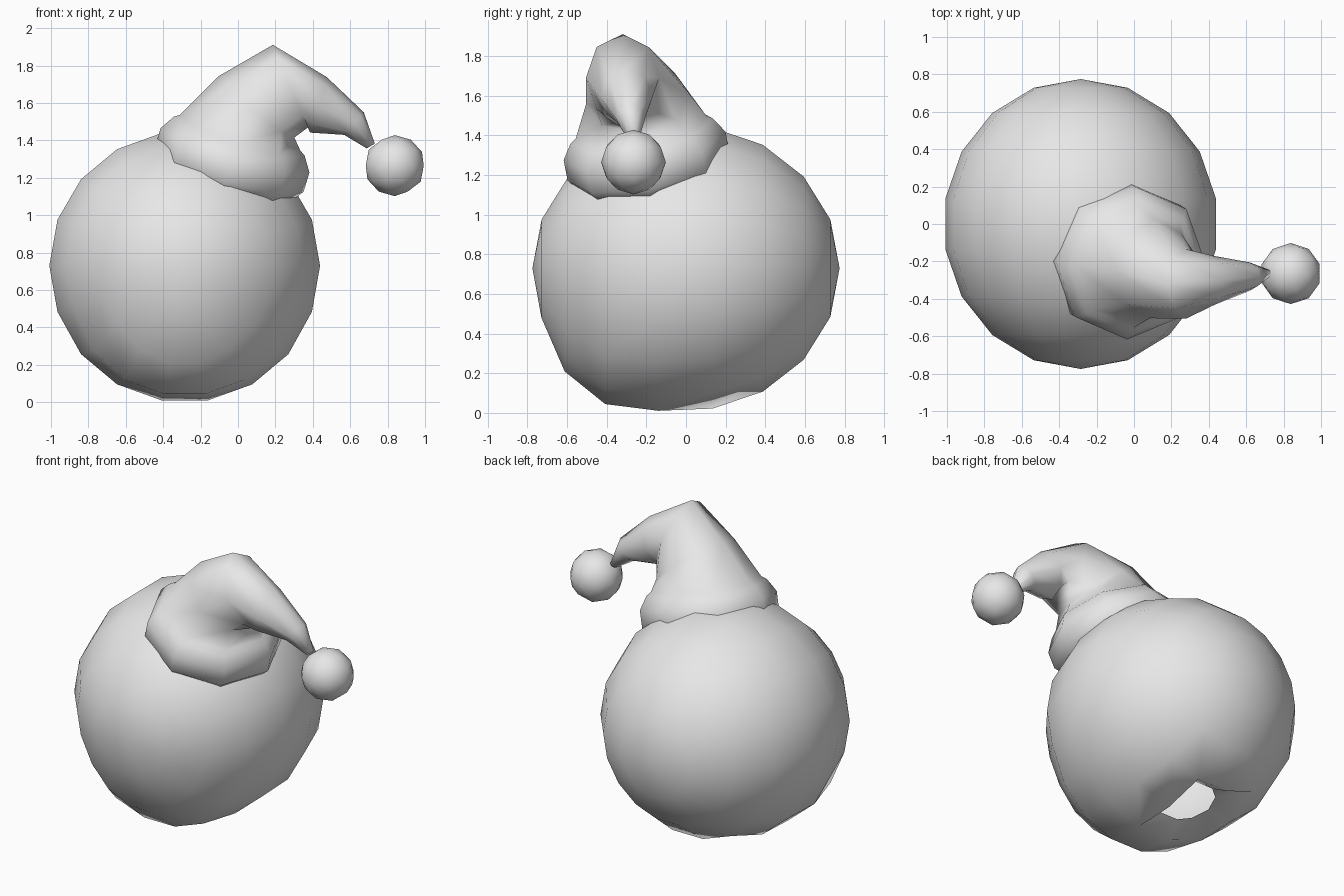
import bpy, bmesh, math
from mathutils import Vector, Matrix

if "Cube" in bpy.data.objects:
    bpy.data.objects.remove(bpy.data.objects["Cube"])

# One plain grey for every part
GREY = (0.8, 0.8, 0.8, 1.0)
grey = bpy.data.materials.new("plain grey")
grey.use_nodes = True
grey.diffuse_color = GREY
grey.node_tree.nodes["Principled BSDF"].inputs["Base Color"].default_value = GREY


def clamp(v):
    return max(0.0, min(1.0, v))


def finish(bm, name):
    """Turn a bmesh into a smooth-shaded object."""
    for f in bm.faces:
        f.smooth = True
    mesh = bpy.data.meshes.new(name)
    bm.to_mesh(mesh)
    bm.free()
    mesh.materials.append(grey)
    obj = bpy.data.objects.new(name, mesh)
    bpy.context.collection.objects.link(obj)
    return obj


# Body: low-poly ball with its poles at front and back
bm = bmesh.new()
bmesh.ops.create_uvsphere(bm, u_segments=18, v_segments=9, radius=1)
turn = Matrix.Rotation(math.pi / 2, 4, 'X') @ Matrix.Rotation(math.radians(10), 4, 'Z')
bm.transform(Matrix.Translation((-0.285, 0, 0.73)) @ Matrix.Diagonal((0.735, 0.775, 0.73, 1)) @ turn)

# Underside sags a little towards the front
for v in bm.verts:
    w = clamp((-v.co.y - 0.08) / 0.3) * clamp((0.5 - v.co.z) / 0.25)
    v.co.z -= 0.063 * w
    v.co.y -= 0.02 * w

# Open hole in the underside, with a dimpled rim
low = min(bm.verts, key=lambda v: (v.co - Vector((-0.285, 0.135, 0.01))).length)
bmesh.ops.delete(bm, geom=[low], context='VERTS')
edges = [e for e in bm.edges if e.is_boundary]
rim = bmesh.ops.extrude_edge_only(bm, edges=edges)["geom"]
centre = Vector((-0.285, 0.135))
for v in (g for g in rim if isinstance(g, bmesh.types.BMVert)):
    d = (v.co.xy - centre).normalized() * 0.18
    v.co.xy = centre + d
    v.co.z = 0.09 + 0.2 * v.co.y
bmesh.ops.recalc_face_normals(bm, faces=bm.faces)
finish(bm, "body")

# Hat: eight-sided rings, as (centre, direction, radius in the bend, radius in y)
SIDES = 8
base, lean = Vector((-0.03, -0.2, 1.30)), Vector((0.28, -0.18, 0.94)).normalized()
brim = [(-0.16, 0.30), (-0.12, 0.37), (-0.06, 0.415), (0.05, 0.415), (0.13, 0.365), (0.15, 0.335)]
rings = [(base + lean * h, lean, r, r) for h, r in brim]
rings += [
    (Vector((0.10, -0.24, 1.58)), Vector((0.63, -0.10, 0.77)), 0.26, 0.265),
    (Vector((0.28, -0.32, 1.69)), Vector((0.92, 0.00, 0.39)), 0.24, 0.185),
    (Vector((0.43, -0.30, 1.59)), Vector((0.96, 0.05, -0.29)), 0.155, 0.13),
    (Vector((0.62, -0.28, 1.49)), Vector((0.75, 0.05, -0.65)), 0.08, 0.075),
    (Vector((0.71, -0.265, 1.37)), Vector((0.50, 0.00, -0.86)), 0.025, 0.025),
]
bm = bmesh.new()
loops = []
for c, n, rt, rs in rings:
    n = n.normalized()
    side = (Vector((0, 1, 0)) - n * n.y).normalized()
    bend = side.cross(n)
    loops.append([bm.verts.new(c + bend * rt * math.cos(a) + side * rs * math.sin(a))
                  for a in (2 * math.pi * i / SIDES for i in range(SIDES))])
for a, b in zip(loops, loops[1:]):
    for i in range(SIDES):
        j = (i + 1) % SIDES
        bm.faces.new((a[i], a[j], b[j], b[i]))
bm.faces.new(loops[-1])
bmesh.ops.recalc_face_normals(bm, faces=bm.faces)
finish(bm, "hat")

# Pompom at the tip of the hat
bm = bmesh.new()
bmesh.ops.create_icosphere(bm, subdivisions=2, radius=0.163)
bm.transform(Matrix.Translation((0.838, -0.265, 1.265)))
finish(bm, "pompom")
